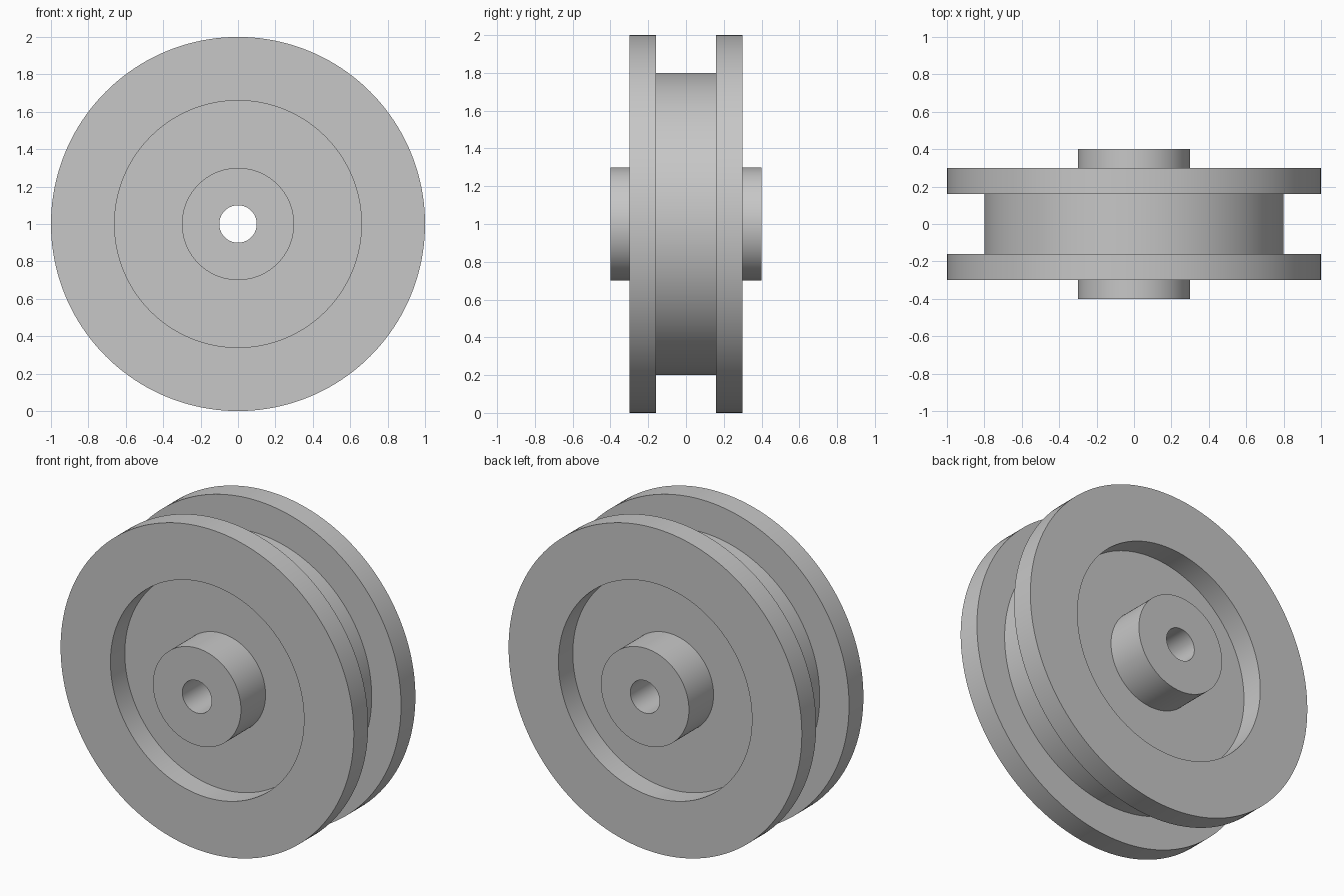
import bpy, bmesh, math
from mathutils import Vector

SEGMENTS = 160
cube = bpy.data.objects.get("Cube")
if cube:
    bpy.data.objects.remove(cube, do_unlink=True)

# Single grey material
grey = bpy.data.materials.new("plain grey")
grey.use_nodes = True
color = (0.57, 0.57, 0.57, 1)
grey.diffuse_color = color
grey.node_tree.nodes["Principled BSDF"].inputs["Base Color"].default_value = color

# Half profile as (radius, y): bore, hub, recessed web, flange, drum
half = [(0.10, 0.40), (0.30, 0.40), (0.30, 0.16), (0.66, 0.16),
        (0.66, 0.30), (1.00, 0.30), (1.00, 0.16), (0.80, 0.16)]
profile = half + [(r, -y) for r, y in reversed(half)]

# Turn the closed profile around the axle
bm = bmesh.new()
verts = [bm.verts.new((r, y, 1)) for r, y in profile]
edges = [bm.edges.new((a, b)) for a, b in zip(verts, verts[1:] + verts[:1])]
bmesh.ops.spin(bm, geom=verts + edges, cent=Vector((0, 0, 1)), axis=Vector((0, 1, 0)),
               angle=math.tau, steps=SEGMENTS, use_merge=False)
bmesh.ops.remove_doubles(bm, verts=bm.verts[:], dist=0.0005)
bmesh.ops.recalc_face_normals(bm, faces=bm.faces[:])
mesh = bpy.data.meshes.new("flanged_wheel")
bm.to_mesh(mesh)
bm.free()

wheel = bpy.data.objects.new("flanged_wheel", mesh)
bpy.context.collection.objects.link(wheel)
mesh.materials.append(grey)

# Smooth round walls, crisp rims
bpy.ops.object.select_all(action="DESELECT")
wheel.select_set(True)
bpy.context.view_layer.objects.active = wheel
bpy.ops.object.shade_smooth_by_angle(angle=math.radians(30))
